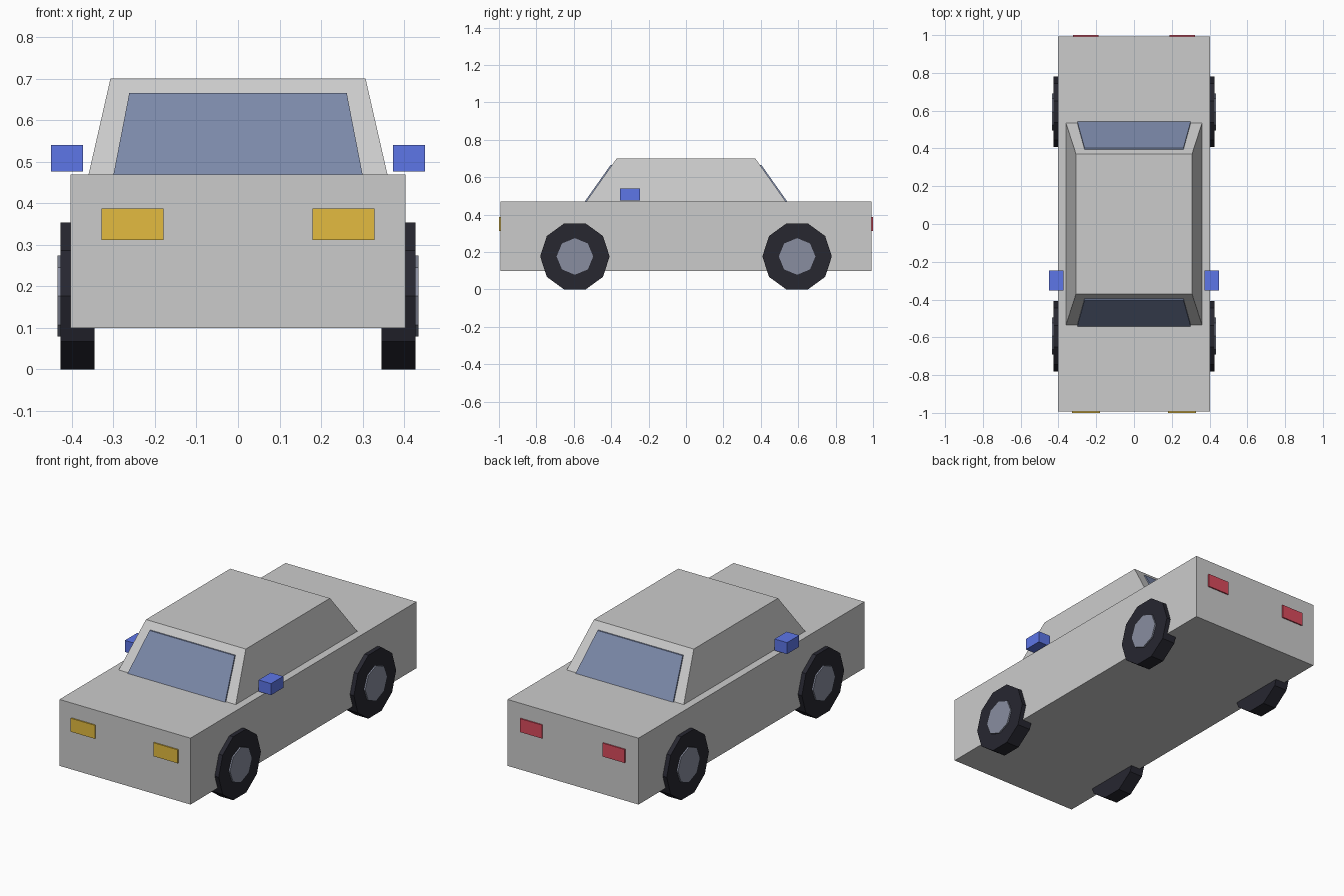
import bpy, bmesh
from math import pi
from mathutils import Matrix, Vector

if "Cube" in bpy.data.objects:
    bpy.data.objects.remove(bpy.data.objects["Cube"])


def material(name, rgb):
    m = bpy.data.materials.new(name)
    m.diffuse_color = (*rgb, 1)
    m.use_nodes = True
    m.node_tree.nodes["Principled BSDF"].inputs["Base Color"].default_value = m.diffuse_color
    return m


GLASS = material("glass", (0.2, 0.25, 0.4))
YELLOW = material("yellow_lamp", (0.77, 0.5, 0.05))
RED = material("red_lamp", (0.7, 0.07, 0.11))
BLUE = material("blue", (0.11, 0.18, 0.8))
RUBBER = material("rubber", (0.02, 0.02, 0.03))
METAL = material("metal", (0.25, 0.27, 0.35))


def finish(name, bm, mat=None):
    bmesh.ops.recalc_face_normals(bm, faces=bm.faces)
    mesh = bpy.data.meshes.new(name)
    bm.to_mesh(mesh)
    bm.free()
    if mat:
        mesh.materials.append(mat)
    obj = bpy.data.objects.new(name, mesh)
    bpy.context.collection.objects.link(obj)
    return obj


def box(name, lo, hi, mat=None):
    lo, hi = Vector(lo), Vector(hi)
    bm = bmesh.new()
    bmesh.ops.create_cube(bm, size=1)
    bmesh.ops.scale(bm, vec=hi - lo, verts=bm.verts)
    bmesh.ops.translate(bm, vec=(lo + hi) / 2, verts=bm.verts)
    return finish(name, bm, mat)


def loft(name, ring_a, ring_b, mat=None):
    """Closed solid between two four-point rings."""
    bm = bmesh.new()
    a = [bm.verts.new(p) for p in ring_a]
    b = [bm.verts.new(p) for p in ring_b]
    bm.faces.new(a)
    bm.faces.new(b)
    for i in range(4):
        j = (i + 1) % 4
        bm.faces.new((a[i], a[j], b[j], b[i]))
    return finish(name, bm, mat)


def disc(name, x0, x1, y, z, radius, sides, mat):
    """Prism along x with a corner pointing along y."""
    bm = bmesh.new()
    bmesh.ops.create_cone(bm, cap_ends=True, segments=sides, radius1=radius,
                          radius2=radius, depth=abs(x1 - x0),
                          matrix=Matrix.Translation(((x0 + x1) / 2, y, z))
                          @ Matrix.Rotation(pi / 2, 4, 'Y'))
    return finish(name, bm, mat)


def rectangle(x, y, z):
    return [(-x, -y, z), (x, -y, z), (x, y, z), (-x, y, z)]


# Body and tapered cabin
box("body", (-0.403, -0.993, 0.1), (0.403, 0.993, 0.469))
loft("cabin", rectangle(0.36, 0.534, 0.469), rectangle(0.307, 0.37, 0.701))

# Windshield and rear window: thin slabs on the sloped cabin ends
for name, s in (("windshield", -1), ("rear_window", 1)):
    def pane(offset):
        return [(x, s * (y + offset), z) for x, y, z in
                ((-0.3, 0.534, 0.469), (0.3, 0.534, 0.469),
                 (0.262, 0.3955, 0.665), (-0.262, 0.3955, 0.665))]
    loft(name, pane(-0.01), pane(0.008), GLASS)

for side, s in (("left", 1), ("right", -1)):
    # Lamps
    box(f"headlight_{side}", (min(s * 0.18, s * 0.329), -1, 0.312),
        (max(s * 0.18, s * 0.329), -0.98, 0.387), YELLOW)
    box(f"taillight_{side}", (min(s * 0.187, s * 0.322), 0.98, 0.312),
        (max(s * 0.187, s * 0.322), 1, 0.387), RED)
    # Side mirrors
    box(f"mirror_{side}", (min(s * 0.373, s * 0.45), -0.352, 0.476),
        (max(s * 0.373, s * 0.45), -0.245, 0.54), BLUE)
    # Wheels
    for end, y in (("front", -0.594), ("rear", 0.594)):
        disc(f"{end}_{side}_tyre", s * 0.346, s * 0.427, y, 0.1765, 0.1856, 10, RUBBER)
        disc(f"{end}_{side}_hub", s * 0.36, s * 0.435, y, 0.1765, 0.098, 8, METAL)
